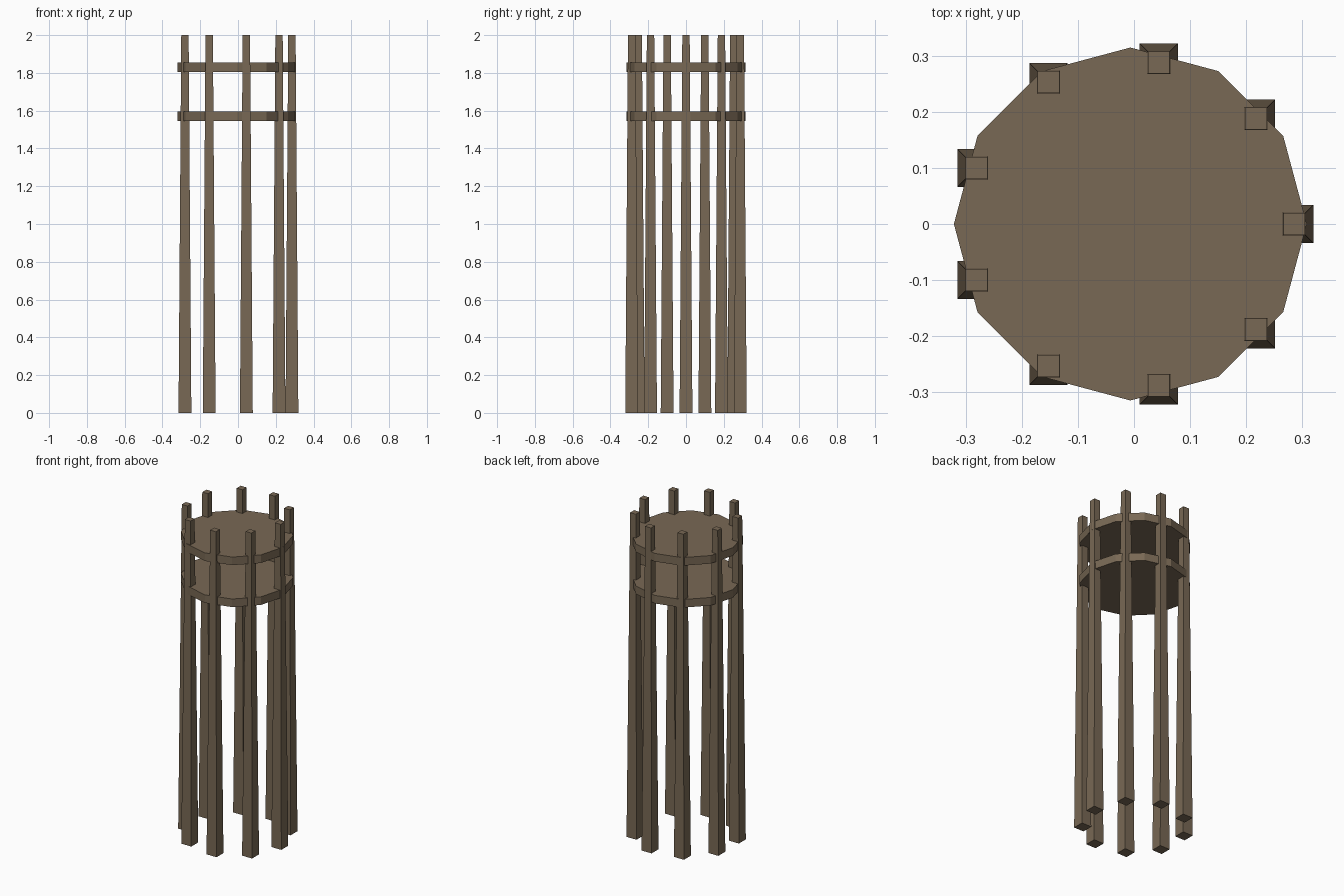
import bpy, math

if "Cube" in bpy.data.objects:
    bpy.data.objects.remove(bpy.data.objects["Cube"])

CX = -0.0065          # ring centre in x
POSTS, POST_R = 9, 0.292
DISC_R, DISC_H = 0.3145, 0.05

wood = bpy.data.materials.new("wood")
wood.diffuse_color = (0.19, 0.14, 0.09, 1)
wood.use_nodes = True
wood.node_tree.nodes["Principled BSDF"].inputs["Base Color"].default_value = wood.diffuse_color


def post(i):
    # Upright square post tapering towards the top
    a = math.radians(i * 360 / POSTS)
    x, y = CX + POST_R * math.cos(a), POST_R * math.sin(a)
    bpy.ops.mesh.primitive_cube_add(size=2, location=(x, y, 1))
    ob = bpy.context.object
    ob.name = f"post_{i + 1}"
    for v in ob.data.vertices:
        half = 0.034 if v.co.z < 0 else 0.0195
        v.co.x *= half
        v.co.y *= half
    ob.data.materials.append(wood)


def platform(name, z):
    # Twelve-sided flat disc with a corner on the x axis
    bpy.ops.mesh.primitive_cylinder_add(vertices=12, radius=DISC_R,
                                        depth=DISC_H, location=(CX, 0, z))
    ob = bpy.context.object
    ob.name = name
    ob.data.materials.append(wood)


for i in range(POSTS):
    post(i)
platform("lower_platform", 1.57)
platform("upper_platform", 1.829)
